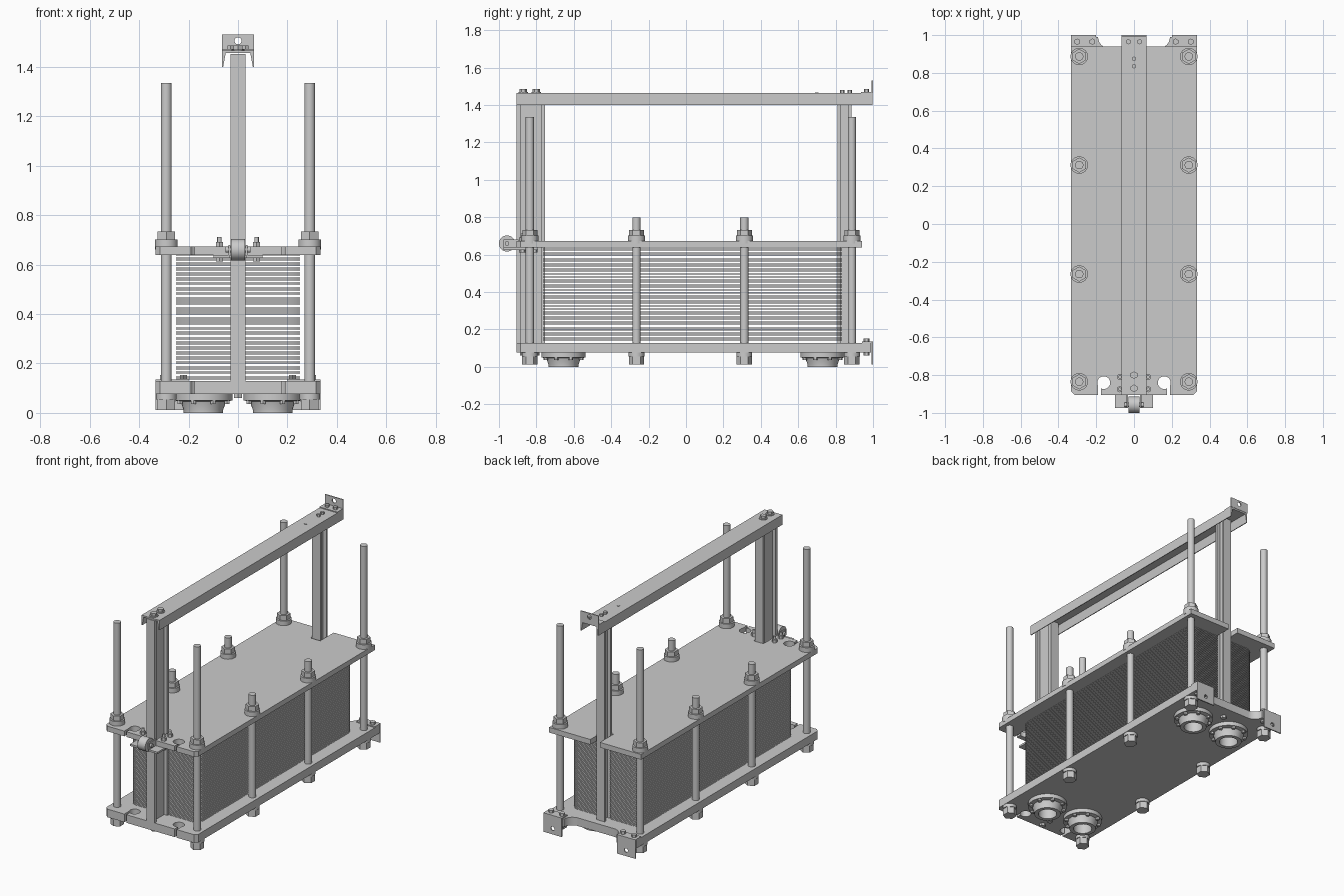
import bpy, bmesh
from math import sin, cos, pi, radians

if "Cube" in bpy.data.objects:
    bpy.data.objects.remove(bpy.data.objects["Cube"])


def finish(bm, name, smooth=False):
    bmesh.ops.recalc_face_normals(bm, faces=bm.faces)
    me = bpy.data.meshes.new(name)
    bm.to_mesh(me)
    bm.free()
    ob = bpy.data.objects.new(name, me)
    bpy.context.collection.objects.link(ob)
    if smooth:
        bpy.ops.object.select_all(action='DESELECT')
        ob.select_set(True)
        bpy.context.view_layer.objects.active = ob
        bpy.ops.object.shade_smooth_by_angle(angle=radians(35))
    return ob


def arc(cx, cy, r, a0, a1, n=12):
    return [(cx + r * cos(radians(a0 + (a1 - a0) * i / n)),
             cy + r * sin(radians(a0 + (a1 - a0) * i / n))) for i in range(n + 1)]


def circle(cx, cy, r, n=24):
    return arc(cx, cy, r, 0, 360, n)[:-1]


def mirrored(half):
    return half + [(-x, y) for x, y in reversed(half)]


def slab(name, outline, z0, z1, holes=()):
    """Flat outline with holes, extruded between two heights."""
    cu = bpy.data.curves.new(name, 'CURVE')
    cu.dimensions, cu.fill_mode, cu.extrude = '2D', 'BOTH', (z1 - z0) / 2
    for pts in [outline, *holes]:
        sp = cu.splines.new('POLY')
        sp.points.add(len(pts) - 1)
        for p, (x, y) in zip(sp.points, pts):
            p.co = (x, y, 0, 1)
        sp.use_cyclic_u = True
    tmp = bpy.data.objects.new(name, cu)
    bpy.context.collection.objects.link(tmp)
    me = bpy.data.meshes.new_from_object(tmp.evaluated_get(bpy.context.evaluated_depsgraph_get()))
    bpy.data.objects.remove(tmp)
    bm = bmesh.new()
    bm.from_mesh(me)
    bpy.data.meshes.remove(me)
    bmesh.ops.remove_doubles(bm, verts=bm.verts, dist=1e-5)
    ob = finish(bm, name, True)
    ob.location.z = (z0 + z1) / 2
    return ob


def upright(name, outline, y0, y1, holes=()):
    """Outline drawn in x and z, extruded along y."""
    ob = slab(name, outline, y0, y1, holes)
    ob.rotation_euler.x = pi / 2
    ob.location = (0, (y0 + y1) / 2, 0)
    return ob


def box(name, x0, x1, y0, y1, z0, z1):
    bm = bmesh.new()
    bmesh.ops.create_cube(bm, size=1)
    for v in bm.verts:
        v.co = ((x0 + x1) / 2 + v.co.x * (x1 - x0), (y0 + y1) / 2 + v.co.y * (y1 - y0),
                (z0 + z1) / 2 + v.co.z * (z1 - z0))
    return finish(bm, name)


def rod(name, x, y, z0, z1, r, n=32, r2=None):
    bm = bmesh.new()
    bmesh.ops.create_cone(bm, cap_ends=True, segments=n, radius1=r,
                          radius2=r if r2 is None else r2, depth=z1 - z0)
    ob = finish(bm, name, n > 8)
    ob.location = (x, y, (z0 + z1) / 2)
    return ob


def lathe(name, prof, x, y, n=40):
    bm = bmesh.new()
    rings = [[bm.verts.new((r * cos(2 * pi * i / n), r * sin(2 * pi * i / n), z))
              for i in range(n)] for r, z in prof]
    for a, b in zip(rings, rings[1:] + rings[:1]):
        for i in range(n):
            j = (i + 1) % n
            bm.faces.new((a[i], a[j], b[j], b[i]))
    ob = finish(bm, name, True)
    ob.location = (x, y, 0)
    return ob


def rect(x0, x1, y0, y1):
    return [(x0, y0), (x1, y0), (x1, y1), (x0, y1)]


def ibeam(y0, y1, w, flange, web):
    return mirrored([(w, y0), (w, y0 + flange), (web, y0 + flange),
                     (web, y1 - flange), (w, y1 - flange), (w, y1)])


PORTS = [(sx * 0.14, y) for sx in (-1, 1) for y in (-0.655, 0.73)]
port_holes = [circle(x, y, 0.056) for x, y in PORTS]

# pressure plates with keyhole slots at the front
keyhole = ([(0.175, -0.905)] + arc(0.16, -0.84, 0.034, -64, -388, 24) +
           [(0.19, -0.905), (0.315, -0.905), (0.333, -0.885)])
slab("top_plate", mirrored([(0.035, -0.75), (0.035, -0.905)] + keyhole +
     [(0.333, 0.94), (0.035, 0.94), (0.035, 0.80)]), 0.638, 0.672)
slab("bottom_plate", mirrored(keyhole + [(0.333, 0.99)] + arc(0.13, 0.99, 0.06, 0, -90)),
     0.076, 0.129, port_holes)

# stack of thin heat transfer sheets
sheet = slab("sheet_pack", mirrored([(0.034, -0.75), (0.034, -0.765)] +
             arc(0.20, -0.715, 0.05, -90, 0, 6) + arc(0.20, 0.785, 0.05, 0, 90, 6) +
             [(0.034, 0.835), (0.034, 0.805)]), 0.1300, 0.1317,
             [circle(x, y, 0.056, 16) for x, y in PORTS])
arr = sheet.modifiers.new("stack", 'ARRAY')
arr.count = 113
arr.use_relative_offset = False
arr.use_constant_offset = True
arr.constant_offset_displace = (0, 0, 0.0045)

# tie rods with washers and nuts
for sx in (-1, 1):
    for i, y in enumerate((-0.835, -0.265, 0.312, 0.887)):
        x = sx * 0.29
        rod("tie_rod", x, y, 0.012, 1.335 if i in (0, 3) else 0.80, 0.022)
        rod("top_washer", x, y, 0.660, 0.702, 0.046)
        rod("top_nut", x, y, 0.702, 0.733, 0.040, 6)
        rod("bottom_washer", x, y, 0.055, 0.077, 0.042)
        rod("bottom_nut", x, y, 0.012, 0.055, 0.041, 6)

# guide posts
slab("front_post", ibeam(-0.905, -0.755, 0.03, 0.02, 0.008), 0.128, 1.452)
slab("rear_post", ibeam(0.81, 0.885, 0.03, 0.015, 0.008), 0.128, 1.452)
for y in (-0.87, -0.80, 0.85):
    rod("post_base_bolt", 0, y, 0.06, 0.078, 0.018, 6)

# overhead channel beam
upright("top_beam", mirrored([(0.065, 1.465), (0.065, 1.40), (0.060, 1.40), (0.050, 1.455)]),
        -0.905, 0.998)
for y in (-0.87, -0.80):
    rod("beam_bolt_washer", 0, y, 1.465, 1.470, 0.026)
    rod("beam_bolt", 0, y, 1.470, 1.486, 0.020, 6)
for y in (0.835, 0.875):
    rod("beam_rear_bolt", 0, y, 1.465, 1.480, 0.012, 6)
rod("beam_pin", 0, 0.70, 1.464, 1.468, 0.009, 12)

# wall bracket at the rear end of the beam
box("beam_bracket_foot", -0.065, 0.065, 0.935, 0.999, 1.465, 1.471)
upright("beam_bracket_plate", rect(-0.065, 0.065, 1.465, 1.53), 0.993, 1.0,
        [circle(0, 1.505, 0.014)])
for sx in (-1, 1):
    rod("beam_bracket_bolt", sx * 0.03, 0.965, 1.471, 1.486, 0.014, 6)

# foot brackets at the rear of the bottom plate
for sx in (-1, 1):
    x0, x1 = sorted((sx * 0.20, sx * 0.333))
    box("foot_bracket_top", x0, x1, 0.94, 0.999, 0.129, 0.136)
    upright("foot_bracket_plate", rect(x0, x1, 0.012, 0.136), 0.992, 1.0,
            [circle(sx * 0.266, 0.05, 0.013)])
    for bx in (0.22, 0.30):
        rod("foot_bracket_bolt", sx * bx, 0.965, 0.136, 0.153, 0.017, 6)
        rod("foot_bracket_nut", sx * bx, 0.965, 0.062, 0.077, 0.017, 6)

# connection flanges under the bottom plate
for x, y in PORTS:
    lathe("port_flange", [(0.056, 0.077), (0.118, 0.077), (0.118, 0.050), (0.092, 0.047),
                          (0.080, 0.012), (0.080, 0.0), (0.056, 0.0)], x, y)
    for k in range(8):
        a = 2 * pi * (k + 0.5) / 8
        rod("flange_bolt", x + 0.103 * cos(a), y + 0.103 * sin(a), 0.036, 0.051, 0.012, 6)

# roller and its bracket on the front of the top plate
roller = rod("roller", 0, -0.957, 0.617, 0.703, 0.043)
roller.scale = (1, 1, 0.056 / 0.086)
roller.rotation_euler.y = pi / 2
axle = rod("roller_axle", 0, -0.957, 0.61, 0.71, 0.012, 16)
axle.rotation_euler.y = pi / 2
for sx in (-1, 1):
    x0, x1 = sorted((sx * 0.033, sx * 0.10))
    box("roller_bracket_base", x0, x1, -0.975, -0.79, 0.626, 0.638)
    x0, x1 = sorted((sx * 0.031, sx * 0.039))
    box("roller_cheek", x0, x1, -0.975, -0.895, 0.638, 0.680)
    for y in (-0.875, -0.81):
        rod("roller_bracket_bolt", sx * 0.075, y, 0.612, 0.712, 0.009, 12)
        rod("roller_bracket_nut", sx * 0.075, y, 0.672, 0.692, 0.017, 6)
        rod("roller_bracket_head", sx * 0.075, y, 0.612, 0.626, 0.017, 6)
